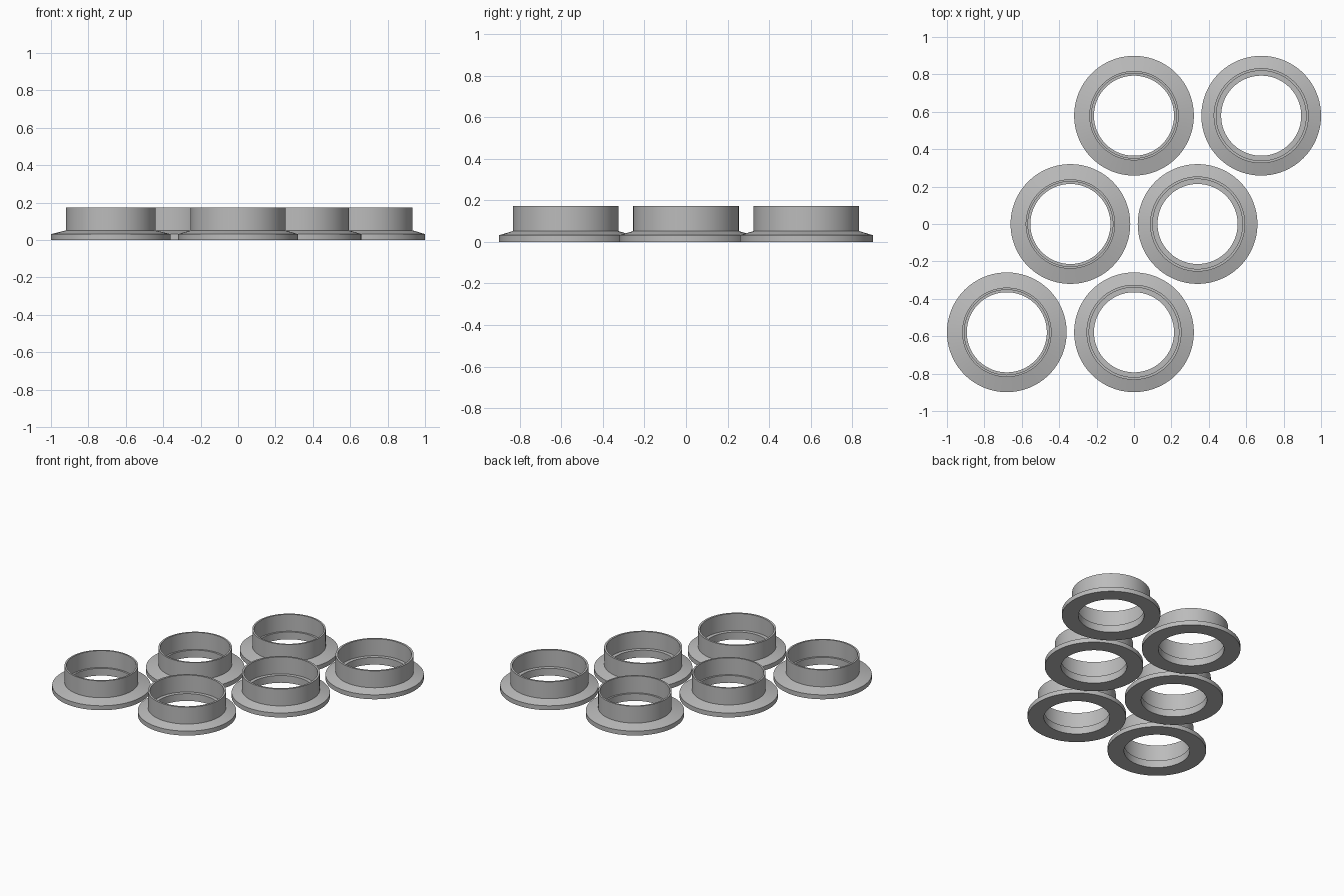
import bpy
import bmesh
from math import radians
from mathutils import Matrix, Vector

cube = bpy.data.objects.get("Cube")
if cube:
    bpy.data.objects.remove(cube)

# One plain grey material
grey = bpy.data.materials.new("plain grey")
grey.use_nodes = True
colour = (0.5, 0.5, 0.5, 1)
grey.diffuse_color = colour
grey.node_tree.nodes["Principled BSDF"].inputs["Base Color"].default_value = colour

SEGMENTS = 128
FLANGE, BORE, TOP, LEDGE = 0.32, 0.214, 0.173, 0.052


def flanged_ring(name, x, y, outer, inner):
    """Spin a closed collar profile around its vertical axis."""
    profile = [(BORE, 0), (FLANGE, 0), (FLANGE, 0.032), (outer, LEDGE),
               (outer, TOP), (inner, TOP), (inner, LEDGE), (BORE, LEDGE)]
    bm = bmesh.new()
    verts = [bm.verts.new((r, 0, z)) for r, z in profile]
    edges = [bm.edges.new((a, b)) for a, b in zip(verts, verts[1:] + verts[:1])]
    bmesh.ops.spin(bm, geom=verts + edges, cent=(0, 0, 0), axis=(0, 0, 1),
                   angle=radians(360), steps=SEGMENTS, use_merge=True)
    bmesh.ops.remove_doubles(bm, verts=bm.verts, dist=0.0001)
    bmesh.ops.recalc_face_normals(bm, faces=bm.faces)
    mesh = bpy.data.meshes.new(name)
    bm.to_mesh(mesh)
    bm.free()
    mesh.materials.append(grey)
    ring = bpy.data.objects.new(name, mesh)
    ring.location = (x, y, 0)
    bpy.context.collection.objects.link(ring)
    bpy.ops.object.select_all(action="DESELECT")
    ring.select_set(True)
    bpy.context.view_layer.objects.active = ring
    bpy.ops.object.shade_smooth_by_angle(angle=radians(30))


# Three staggered rows, each with a narrow and a wide collar
for row, label in zip((-1, 0, 1), ("front", "middle", "back")):
    mid, y = 0.34 * row, 0.579 * row
    flanged_ring(f"{label}_narrow_ring", mid - 0.34, y, 0.239, 0.227)
    flanged_ring(f"{label}_wide_ring", mid + 0.34, y, 0.254, 0.240)
